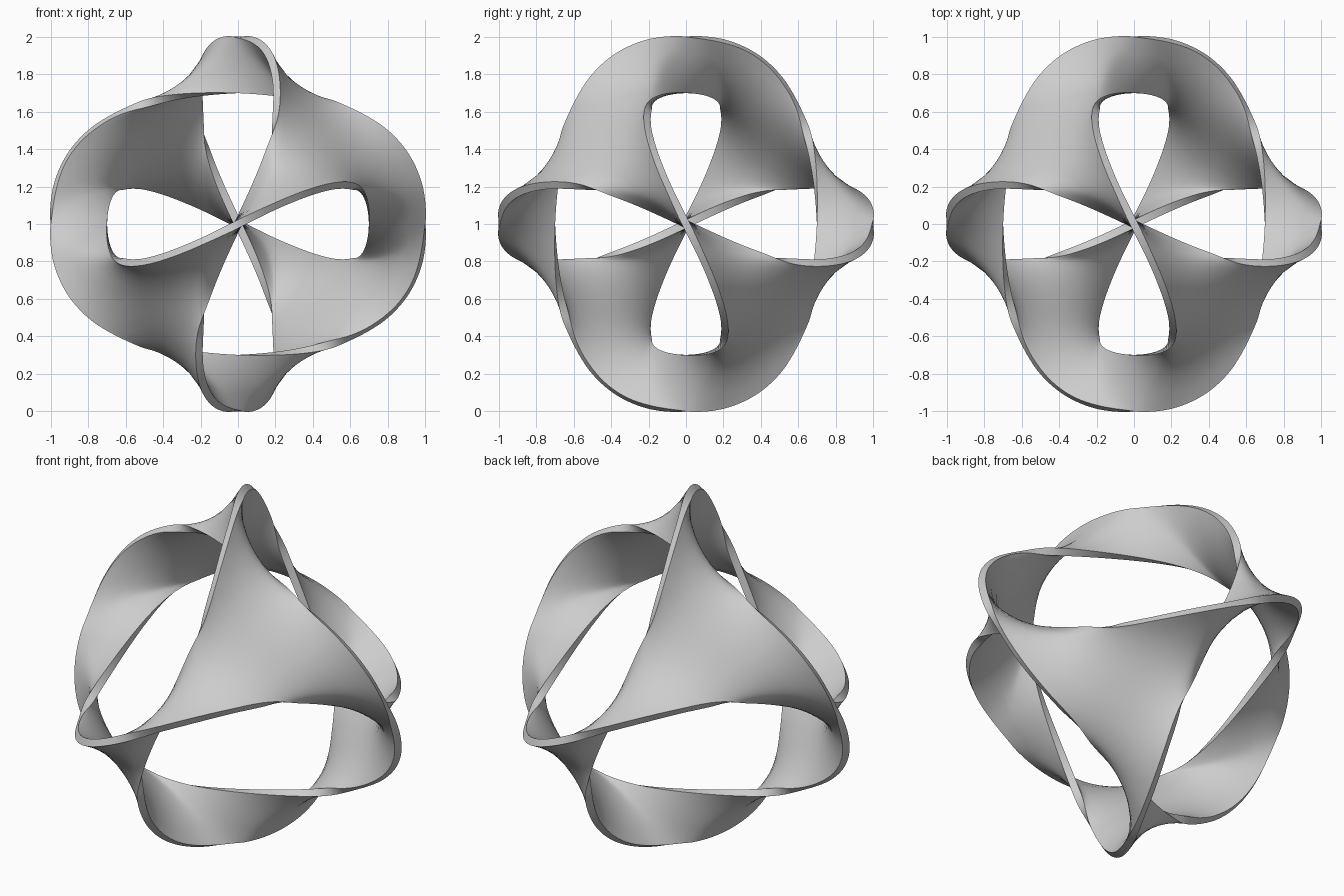
import bpy, bmesh, math
from mathutils import Vector, Matrix

if "Cube" in bpy.data.objects:
    bpy.data.objects.remove(bpy.data.objects["Cube"], do_unlink=True)

INNER = 0.7       # short radius of each rim loop
WOBBLE = 0.205    # how far a rim loop sways out of its plane
BULGE = 0.065     # how much a rim loop is fuller than an ellipse
HALF = 0.021      # half the sheet thickness
LENGTH, WIDTH = 20, 12    # grid cells along and across each arm of a web


def rim(t):
    """Point on the rim loop that stands in the yz plane."""
    sway = WOBBLE * (math.sin(2 * t) - 0.08 * math.sin(4 * t))
    full = 1 + BULGE * math.sin(2 * t) ** 2
    return Vector((-sway, INNER * full * math.sin(t), full * math.cos(t)))


def turn(p):
    """Third of a turn about the middle of the web."""
    return Vector((-p.y, -p.z, p.x))


# Three rim quarters that frame one web
borders = [[rim(-math.pi / 4 * i / LENGTH) for i in range(2 * LENGTH + 1)]]
for _ in range(2):
    borders.append([turn(p) for p in borders[-1]])

web = bmesh.new()


def face(*corners):
    web.faces.new([web.verts.new(p) for p in corners])


# Arms of the web, each running out to a tip on an axis
for k in range(3):
    side_a = borders[k][LENGTH:]
    side_b = borders[(k + 1) % 3][LENGTH::-1]
    rows = [[a.lerp(b, j / WIDTH) for j in range(WIDTH + 1)] for a, b in zip(side_a, side_b)]
    for r, s in zip(rows, rows[1:]):
        for j in range(WIDTH):
            face(r[j], r[j + 1], s[j + 1], s[j])

# Triangle in the middle of the web
mids = [b[LENGTH] for b in borders]


def mid(a, b):
    return (mids[0] * (WIDTH - a - b) + mids[1] * a + mids[2] * b) / WIDTH


for a in range(WIDTH):
    for b in range(WIDTH - a):
        face(mid(a, b), mid(a + 1, b), mid(a, b + 1))
        if a + b < WIDTH - 1:
            face(mid(a + 1, b), mid(a + 1, b + 1), mid(a, b + 1))

bmesh.ops.remove_doubles(web, verts=web.verts, dist=0.0005)
bmesh.ops.recalc_face_normals(web, faces=web.faces)
web.verts.index_update()

# Sort the outline into seams lying on an axis and free rims
pts = [v.co.copy() for v in web.verts]
faces = [[v.index for v in f.verts] for f in web.faces]
seam = {}
for i, p in enumerate(pts):
    if max(abs(c) for c in p) > p.length - 1e-6 and sorted(abs(c) for c in p)[1] < 1e-4:
        seam[i] = p.normalized()
walls = []
for e in web.edges:
    if e.is_boundary:
        loop = e.link_loops[0]
        pair = (loop.vert.index, loop.link_loop_next.vert.index)
        if not (pair[0] in seam and pair[1] in seam):
            walls.append(pair)
web.free()
fixed = {i for pair in walls for i in pair}
tris = [(f[0], f[k], f[k + 1]) for f in faces for k in range(1, len(f) - 1)]

# Relax the web into a soap film stretched between the rims
for step in range(16):
    links = [{} for _ in pts]
    for tri in tris:
        for k in range(3):
            a, b, c = tri[k], tri[k - 2], tri[k - 1]
            u, v = pts[a] - pts[c], pts[b] - pts[c]
            w = 0.5 * u.dot(v) / max(u.cross(v).length, 1e-9)
            links[a][b] = links[a].get(b, 0) + w
            links[b][a] = links[b].get(a, 0) + w
    free = []
    for i, near in enumerate(links):
        if i not in fixed:
            near = [(j, max(w, 0.02)) for j, w in near.items()]
            total = sum(w for _, w in near)
            free.append((i, [(j, w / total) for j, w in near]))
    for _ in range(40):
        for i, near in free:
            q = Vector()
            for j, w in near:
                q += pts[j] * w
            q = pts[i].lerp(q, 1.4)
            if i in seam:
                q = seam[i] * q.dot(seam[i])
            pts[i] = q

# Sheet normals, square to the axis along the seams
normals = [Vector() for _ in pts]
for a, b, c in tris:
    n = (pts[b] - pts[a]).cross(pts[c] - pts[a])
    for i in (a, b, c):
        normals[i] += n
for i, axis in seam.items():
    normals[i] -= axis * normals[i].dot(axis)
normals = [n.normalized() for n in normals]

# Four thick webs, welded along the tip seams
bm = bmesh.new()
spins = [Matrix.Identity(3)] + [Matrix.Rotation(math.pi, 3, a) for a in "XYZ"]
for spin in spins:
    outer, inner = [[bm.verts.new(spin @ (p + n * s) + Vector((0, 0, 1)))
                     for p, n in zip(pts, normals)] for s in (HALF, -HALF)]
    for f in faces:
        bm.faces.new([outer[i] for i in f])
        bm.faces.new([inner[i] for i in reversed(f)])
    for a, b in walls:
        bm.faces.new((outer[b], outer[a], inner[a], inner[b]))
bmesh.ops.remove_doubles(bm, verts=bm.verts, dist=0.0005)
bmesh.ops.recalc_face_normals(bm, faces=bm.faces)
mesh = bpy.data.meshes.new("woven_ring_surface")
bm.to_mesh(mesh)
bm.free()

# Plain grey finish
grey = bpy.data.materials.new("plain_grey")
grey.use_nodes = True
colour = (0.61, 0.61, 0.61, 1)
grey.diffuse_color = colour
grey.node_tree.nodes["Principled BSDF"].inputs["Base Color"].default_value = colour
mesh.materials.append(grey)

sculpture = bpy.data.objects.new("woven_ring_surface", mesh)
bpy.context.collection.objects.link(sculpture)
bpy.ops.object.select_all(action="DESELECT")
sculpture.select_set(True)
bpy.context.view_layer.objects.active = sculpture
bpy.ops.object.shade_smooth_by_angle(angle=math.radians(40))
